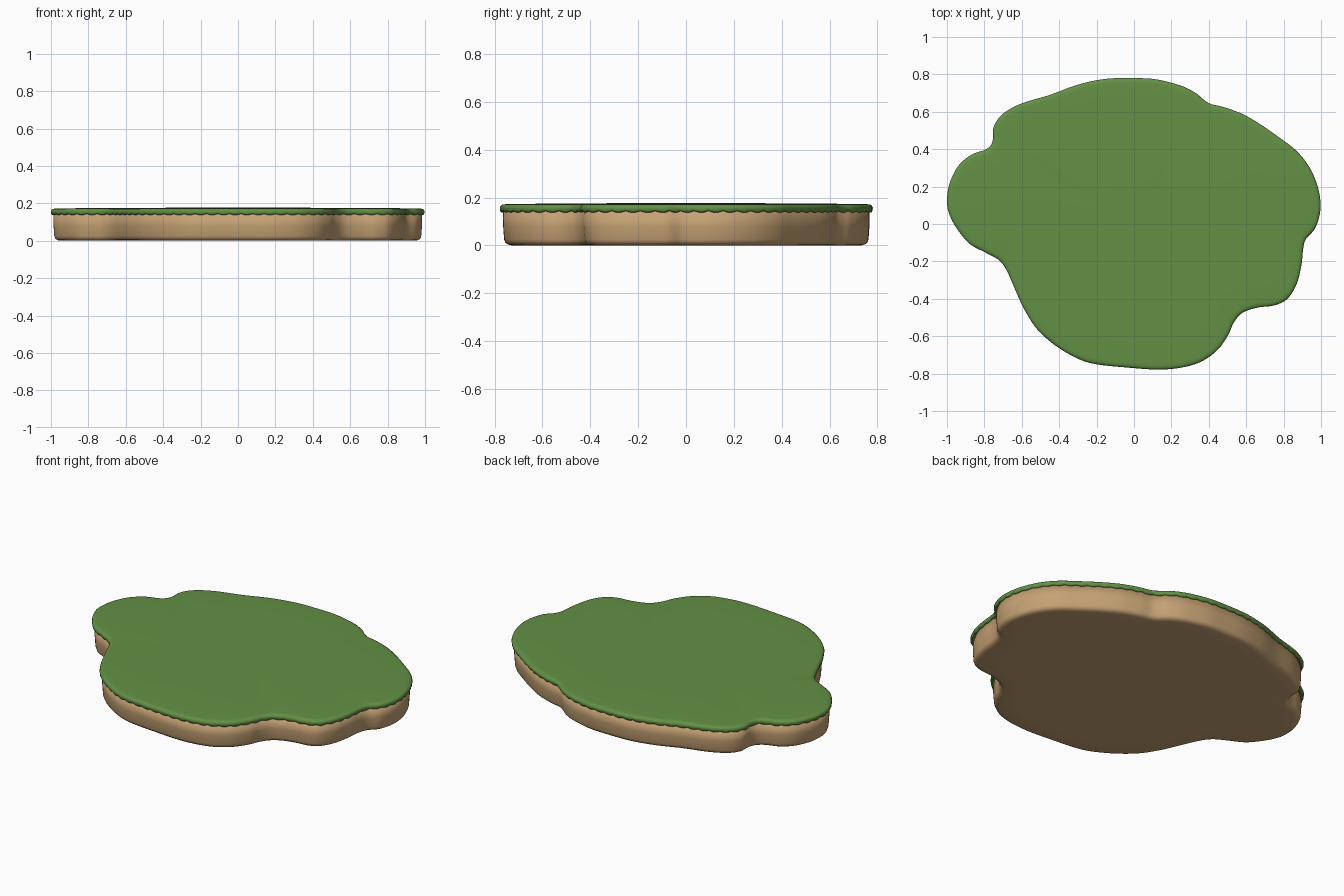
import bpy, bmesh, math
from mathutils import Vector

if "Cube" in bpy.data.objects:
    bpy.data.objects.remove(bpy.data.objects["Cube"])

# Island outline seen from above, clockwise from the back
OUT = [(0,.78),(.12,.773),(.25,.74),(.33,.70),(.37,.667),(.41,.642),(.48,.625),(.58,.588),
       (.68,.53),(.78,.46),(.87,.39),(.94,.30),(.985,.19),(.997,.08),(.97,-.02),(.92,-.08),
       (.905,-.13),(.895,-.22),(.87,-.32),(.82,-.40),(.75,-.435),(.66,-.447),(.58,-.475),
       (.535,-.525),(.50,-.60),(.44,-.68),(.35,-.74),(.24,-.77),(.12,-.778),(-.03,-.768),
       (-.2,-.75),(-.3,-.72),(-.42,-.65),(-.52,-.56),(-.59,-.45),(-.64,-.34),(-.68,-.25),
       (-.72,-.195),(-.79,-.155),(-.88,-.105),(-.95,-.02),(-.99,.06),(-1,.13),(-.985,.22),
       (-.94,.31),(-.87,.37),(-.79,.40),(-.757,.44),(-.75,.52),(-.70,.59),(-.6,.645),
       (-.45,.69),(-.3,.745),(-.15,.776)]
SCALLOPS = 90
N = SCALLOPS * 6


def smooth_outline():
    """Closed Catmull-Rom curve, resampled evenly to N points."""
    p = [Vector(c) for c in OUT]
    n, fine = len(p), []
    for i in range(n):
        a, b, c, d = p[i - 1], p[i], p[(i + 1) % n], p[(i + 2) % n]
        for k in range(20):
            t = k / 20
            fine.append(.5 * (2*b + (c - a)*t + (2*a - 5*b + 4*c - d)*t*t
                              + (3*b - a - 3*c + d)*t**3))
    fine.append(fine[0])
    cum = [0]
    for a, b in zip(fine, fine[1:]):
        cum.append(cum[-1] + (b - a).length)
    res, j = [], 0
    for i in range(N):
        s = cum[-1] * i / N
        while cum[j + 1] < s:
            j += 1
        res.append(fine[j].lerp(fine[j + 1], (s - cum[j]) / (cum[j + 1] - cum[j])))
    return res


P = smooth_outline()
NORM = []
for i in range(N):
    t = (P[(i + 3) % N] - P[i - 3]).normalized()
    NORM.append(Vector((t.y, -t.x)))       # inward for a clockwise outline


def ring(inset, z, scale=1, wave=0):
    pts = []
    for i in range(N):
        q = (P[i] + NORM[i] * inset) * scale
        pts.append((q.x, q.y, z - wave * abs(math.sin(math.pi * i * SCALLOPS / N))))
    return pts


def build(name, rings, z_low, z_high, mat):
    """Loft rings from bottom to top and close both ends with a fan."""
    bm = bmesh.new()
    rows = [[bm.verts.new(c) for c in r] for r in rings]
    for a, b in zip(rows, rows[1:]):
        for i in range(N):
            j = (i + 1) % N
            bm.faces.new((a[i], a[j], b[j], b[i]))
    for row, z in ((rows[0], z_low), (rows[-1], z_high)):
        c = bm.verts.new((0, 0, z))
        for i in range(N):
            bm.faces.new((row[i], row[(i + 1) % N], c))
    bmesh.ops.recalc_face_normals(bm, faces=bm.faces)
    me = bpy.data.meshes.new(name)
    bm.to_mesh(me)
    bm.free()
    ob = bpy.data.objects.new(name, me)
    bpy.context.collection.objects.link(ob)
    me.materials.append(mat)
    for f in me.polygons:
        f.use_smooth = True
    return ob


def material(name, col):
    m = bpy.data.materials.new(name)
    m.diffuse_color = (*col, 1)
    m.use_nodes = True
    m.node_tree.nodes["Principled BSDF"].inputs["Base Color"].default_value = m.diffuse_color
    return m


# Flip inward direction if the outline winds the other way
if (P[0] + NORM[0] * .1).length > P[0].length:
    NORM = [-v for v in NORM]

dirt = material("tan dirt", (.56, .36, .175))
grass = material("grass green", (.125, .28, .06))

# Dirt body with a rounded lower edge
build("dirt_base", [ring(.05, .0, .9), ring(.05, .0), ring(.033, .004), ring(.023, .012),
                    ring(.018, .025), ring(.014, .08), ring(.013, .15)], 0, .15, dirt)

# Grass cap with rounded rim and scalloped lower edge
build("grass_cap", [ring(.04, .146), ring(.014, .145, 1, .005), ring(.006, .144, 1, .007),
                    ring(.001, .149, 1, .004), ring(0, .157), ring(.003, .165),
                    ring(.010, .170), ring(.022, .172), ring(.04, .173),
                    ring(.04, .1745, .8), ring(.04, .176, .5)], .146, .178, grass)
